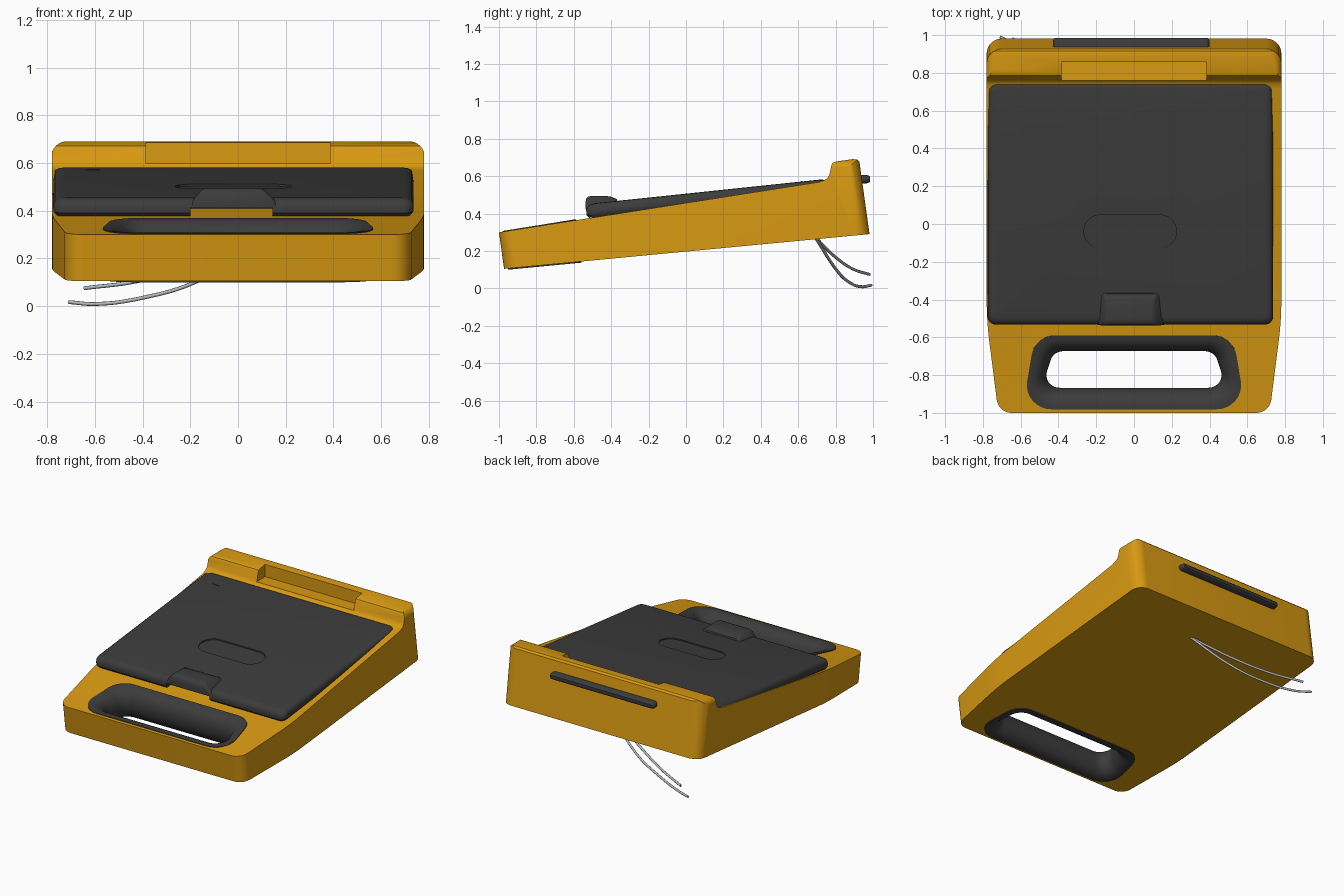
import bpy, bmesh, math
from mathutils import Vector

if "Cube" in bpy.data.objects:
    bpy.data.objects.remove(bpy.data.objects["Cube"], do_unlink=True)


def material(name, rgb, rough=0.5):
    m = bpy.data.materials.new(name)
    m.use_nodes = True
    m.diffuse_color = (*rgb, 1)
    bsdf = m.node_tree.nodes["Principled BSDF"]
    bsdf.inputs["Base Color"].default_value = (*rgb, 1)
    bsdf.inputs["Roughness"].default_value = rough
    return m


AMBER = material("amber plastic", (0.69, 0.32, 0.006))
CHARCOAL = material("charcoal rubber", (0.045, 0.045, 0.045))
GREY = material("grey wire", (0.5, 0.5, 0.5))


def rounded(corners, radii, n=8):
    """Closed 2D outline with each corner replaced by an arc."""
    pts, out = [Vector(c) for c in corners], []
    for i, p in enumerate(pts):
        a = (pts[i - 1] - p).normalized()
        b = (pts[(i + 1) % len(pts)] - p).normalized()
        half, r = a.angle(b) / 2, radii[i]
        t = r / math.tan(half)
        centre = p + (a + b).normalized() * (r / math.sin(half))
        start = (p + a * t - centre).normalized()
        end = (p + b * t - centre).normalized()
        out += [centre + start.slerp(end, k / n).normalized() * r for k in range(n + 1)]
    return out


def rect(x0, x1, y0, y1, r, n=8):
    return rounded([(x0, y0), (x1, y0), (x1, y1), (x0, y1)], [r] * 4, n)


def loft(name, rings, mat, cyclic=False):
    """Skin a stack of equal-length rings; cap the ends unless it loops."""
    bm = bmesh.new()
    vs = [[bm.verts.new(p) for p in ring] for ring in rings]
    n = len(vs[0])
    pairs = list(zip(vs, vs[1:])) + ([(vs[-1], vs[0])] if cyclic else [])
    for lo, hi in pairs:
        for i in range(n):
            j = (i + 1) % n
            bm.faces.new((lo[i], lo[j], hi[j], hi[i]))
    if not cyclic:
        bm.faces.new(vs[0][::-1])
        bm.faces.new(vs[-1])
    bmesh.ops.recalc_face_normals(bm, faces=bm.faces)
    mesh = bpy.data.meshes.new(name)
    bm.to_mesh(mesh)
    bm.free()
    mesh.materials.append(mat)
    ob = bpy.data.objects.new(name, mesh)
    bpy.context.collection.objects.link(ob)
    return ob


def activate(ob):
    bpy.ops.object.select_all(action="DESELECT")
    ob.select_set(True)
    bpy.context.view_layer.objects.active = ob


def combine(ob, cutter, operation="DIFFERENCE"):
    activate(ob)
    mod = ob.modifiers.new("cut", "BOOLEAN")
    mod.object, mod.operation, mod.solver = cutter, operation, "EXACT"
    bpy.ops.object.modifier_apply(modifier=mod.name)
    bpy.data.objects.remove(cutter, do_unlink=True)


def smooth(ob, degrees=35):
    activate(ob)
    bpy.ops.object.shade_smooth_by_angle(angle=math.radians(degrees))


def box(name, x0, x1, y0, y1, z0, z1, mat):
    base = [(x0, y0), (x1, y0), (x1, y1), (x0, y1)]
    return loft(name, [[(x, y, z) for x, y in base] for z in (z0, z1)], mat)


# Sloping reference surfaces
def deck(y):
    return 0.30 + 0.157 * (y + 1)


def underside(y):
    return 0.105 + 0.095 * (y + 0.97)


def panel_top(y):
    return 0.47 + 0.105 * (y + 0.35)


def lean(y, z):
    return y - 0.14 * (z - 0.3)


# Body: side profile trimmed by a leaning plan outline and a rounded front outline
profile = [(-1.2, underside(-1.2)), (1.2, underside(1.2)), (1.2, 0.70),
           (0.93, 0.675), (0.915, 0.69), (0.89, 0.691), (0.80, 0.678), (0.785, 0.672),
           (0.778, 0.66), (0.767, 0.61), (0.758, 0.592), (0.742, 0.58),
           (0.71, deck(0.71)), (-1.2, deck(-1.2))]
body = loft("body", [[(x, y, z) for y, z in profile] for x in (-0.9, 0.9)], AMBER)
plan = rounded([(-0.718, -1), (0.718, -1), (0.78, -0.5), (0.78, 0.98), (-0.78, 0.98), (-0.78, -0.5)],
               [0.08, 0.08, 1.8, 0.08, 0.08, 1.8])
combine(body, loft("plan_cutter", [[(x, lean(y, z), z) for x, y in plan] for z in (0, 1)], AMBER), "INTERSECT")
front = rounded([(-0.785, 0), (0.785, 0), (0.785, 0.692), (-0.785, 0.692)], [0.01, 0.01, 0.07, 0.07])
combine(body, loft("front_cutter", [[(x, y, z) for x, z in front] for y in (-1.5, 1.5)], AMBER), "INTERSECT")

# Notch in the rear lip
combine(body, box("notch_cutter", -0.385, 0.385, 0.68, 0.857, 0.598, 0.9, AMBER))


# Handle opening and its rounded lining
def handle_outline(inset):
    d = inset
    r = 0.13 - 0.6 * d
    return rounded([(-0.59 + d, -0.98 + d), (0.59 - d, -0.98 + d),
                    (0.525 - d, -0.58 - d), (-0.525 + d, -0.58 - d)], [r] * 4)


combine(body, loft("handle_cutter", [[(x, lean(y, z), z) for x, y in handle_outline(0.012)]
                                     for z in (-0.2, 0.8)], AMBER))
smooth(body)

rings = []
for k in range(17):
    a = math.pi * k / 16
    ring = []
    for x, y in handle_outline(0.1 * math.sin(a) ** 0.85):
        mid, half = (deck(y) + underside(y)) / 2, (deck(y) - underside(y)) / 2
        z = mid + math.cos(a) * (half + 0.004)
        ring.append((x, lean(y, z), z))
    rings.append(ring)
smooth(loft("handle_lining", rings, CHARCOAL, cyclic=True), 50)

# Cover panel with soft edges
edge = [(-0.075, 0.015), (-0.06, 0.002), (-0.045, 0), (-0.025, 0.002),
        (-0.011, 0.01), (-0.003, 0.022), (0, 0.04)]
panel = loft("cover_panel", [[(x, y, panel_top(y) + h) for x, y in
                              rect(-0.775 + d, 0.737 - d, -0.533 + d, 0.757 - d, 0.045 - 0.5 * d)]
                             for h, d in edge], CHARCOAL)
oval = rect(-0.265, 0.225, -0.128, 0.048, 0.0875)
combine(panel, loft("oval_cutter", [[(x, y, panel_top(y) + h) for x, y in oval]
                                    for h in (-0.008, 0.1)], CHARCOAL))
combine(panel, box("finger_gap_cutter", -0.2, 0.145, -0.7, -0.3, 0.2, 0.413, CHARCOAL))
smooth(panel)

# Small mark on the panel
mark = rect(-0.635, -0.58, 0.615, 0.622, 0.003, 3)
loft("panel_mark", [[(x, y, panel_top(y) + h) for x, y in mark] for h in (-0.002, 0.003)], CHARCOAL)

# Latch at the front edge of the panel
latch_rings = []
for z, x0, x1, y0, y1 in ((0.414, -0.205, 0.17, -0.535, -0.36), (0.45, -0.185, 0.15, -0.538, -0.36),
                          (0.478, -0.162, 0.12, -0.535, -0.37), (0.49, -0.15, 0.108, -0.525, -0.40),
                          (0.495, -0.135, 0.093, -0.505, -0.43)):
    latch_rings.append([(x, y, z) for x, y in rect(x0, x1, y0, y1, 0.02, 4)])
smooth(loft("latch", latch_rings, CHARCOAL), 40)

# Rubber bar on the back
bar_edge = [(0.90, 0), (0.968, 0), (0.979, 0.004), (0.985, 0.011)]
smooth(loft("rear_bar", [[(x, y, z) for x, z in rect(-0.43 + d, 0.40 - d, 0.562 + d, 0.606 - d, 0.0215 - d)]
                         for y, d in bar_edge], CHARCOAL))


# Loose wires under the rear
def wire(name, points):
    curve = bpy.data.curves.new(name, "CURVE")
    curve.dimensions = "3D"
    curve.bevel_depth, curve.bevel_resolution, curve.use_fill_caps = 0.008, 2, True
    spline = curve.splines.new("BEZIER")
    spline.bezier_points.add(len(points) - 1)
    for bp, co in zip(spline.bezier_points, points):
        bp.co = co
        bp.handle_left_type = bp.handle_right_type = "AUTO"
    curve.materials.append(GREY)
    bpy.context.collection.objects.link(bpy.data.objects.new(name, curve))


wire("long_wire", [(0.1, 0.69, 0.275), (-0.17, 0.80, 0.105), (-0.4, 0.87, 0.035),
                   (-0.6, 0.94, 0.009), (-0.71, 0.99, 0.017)])
wire("short_wire", [(0.1, 0.69, 0.275), (-0.17, 0.79, 0.175), (-0.42, 0.89, 0.105), (-0.645, 0.98, 0.075)])
